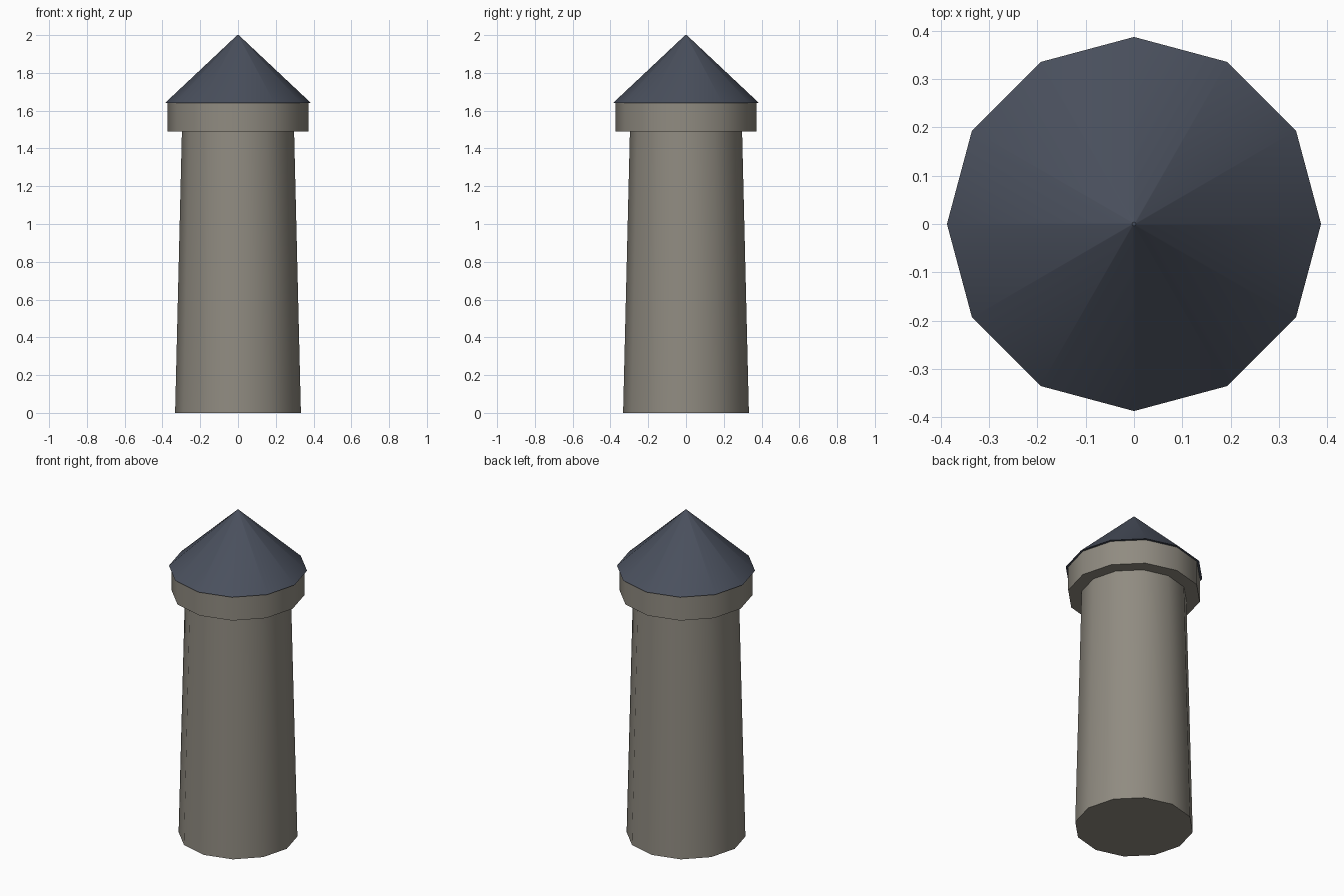
import bpy
import math

SIDES = 12

cube = bpy.data.objects.get("Cube")
if cube:
    bpy.data.objects.remove(cube, do_unlink=True)


def make_material(name, rgb):
    mat = bpy.data.materials.new(name)
    mat.use_nodes = True
    color = (*rgb, 1.0)
    mat.diffuse_color = color
    bsdf = mat.node_tree.nodes["Principled BSDF"]
    bsdf.inputs["Base Color"].default_value = color
    bsdf.inputs["Roughness"].default_value = 0.9
    return mat


def add_ring_part(name, bottom_radius, top_radius, z0, z1, mat):
    """Add a capped twelve-sided frustum from z0 to z1."""
    bpy.ops.mesh.primitive_cone_add(
        vertices=SIDES, radius1=bottom_radius, radius2=top_radius,
        depth=z1 - z0, location=(0, 0, (z0 + z1) / 2))
    obj = bpy.context.object
    obj.name = name
    obj.data.name = name
    obj.data.materials.append(mat)
    bpy.ops.object.shade_smooth_by_angle(angle=math.radians(40))
    return obj


stone = make_material("warm grey stone", (0.28, 0.26, 0.22))
slate = make_material("dark blue slate", (0.068, 0.08, 0.11))

# Tapered tower shaft
add_ring_part("tower_shaft", 0.333, 0.297, 0.0, 1.49, stone)

# Wider collar under the roof
add_ring_part("tower_collar", 0.373, 0.373, 1.49, 1.64, stone)

# Pointed roof with slightly overhanging eaves
add_ring_part("pointed_roof", 0.387, 0.004, 1.64, 2.0, slate)
